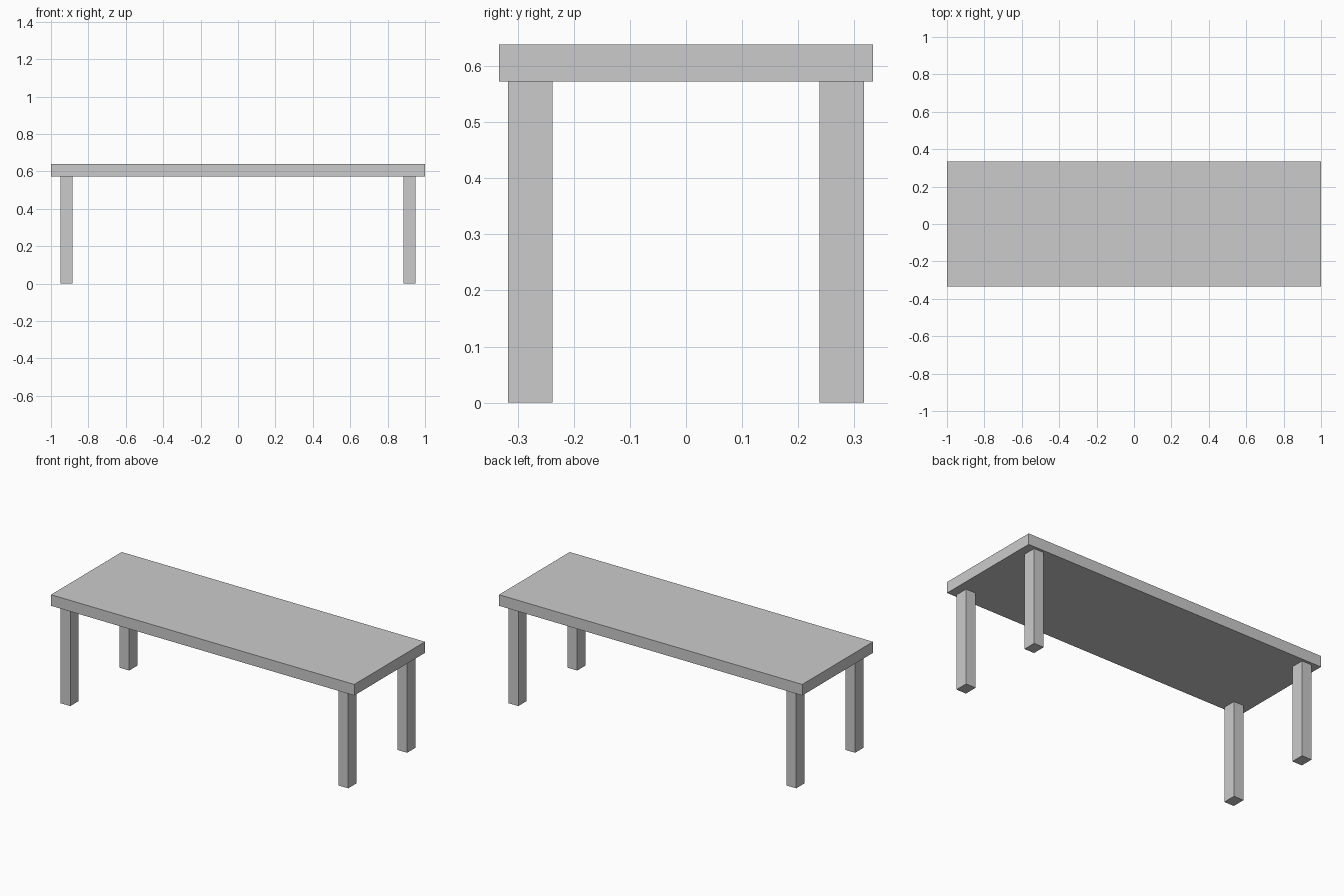
import bpy

if "Cube" in bpy.data.objects:
    bpy.data.objects.remove(bpy.data.objects["Cube"])


def box(name, x, y, z):
    """Add a box spanning the given (min, max) ranges."""
    spans = (x, y, z)
    bpy.ops.mesh.primitive_cube_add(size=1, location=[(a + b) / 2 for a, b in spans])
    obj = bpy.context.object
    obj.name = name
    obj.scale = [b - a for a, b in spans]
    bpy.ops.object.transform_apply(location=False, rotation=False, scale=True)
    return obj


UNDERSIDE, TOP = 0.573, 0.639

# Flat slab top
box("table_top", (-1, 1), (-0.333, 0.333), (UNDERSIDE, TOP))

# Four straight legs, set in from the corners
for side, sx in (("left", -1), ("right", 1)):
    for end, sy in (("front", -1), ("back", 1)):
        box(f"{end}_{side}_leg",
            sorted((sx * 0.884, sx * 0.949)),
            sorted((sy * 0.238, sy * 0.317)),
            (0, UNDERSIDE))
